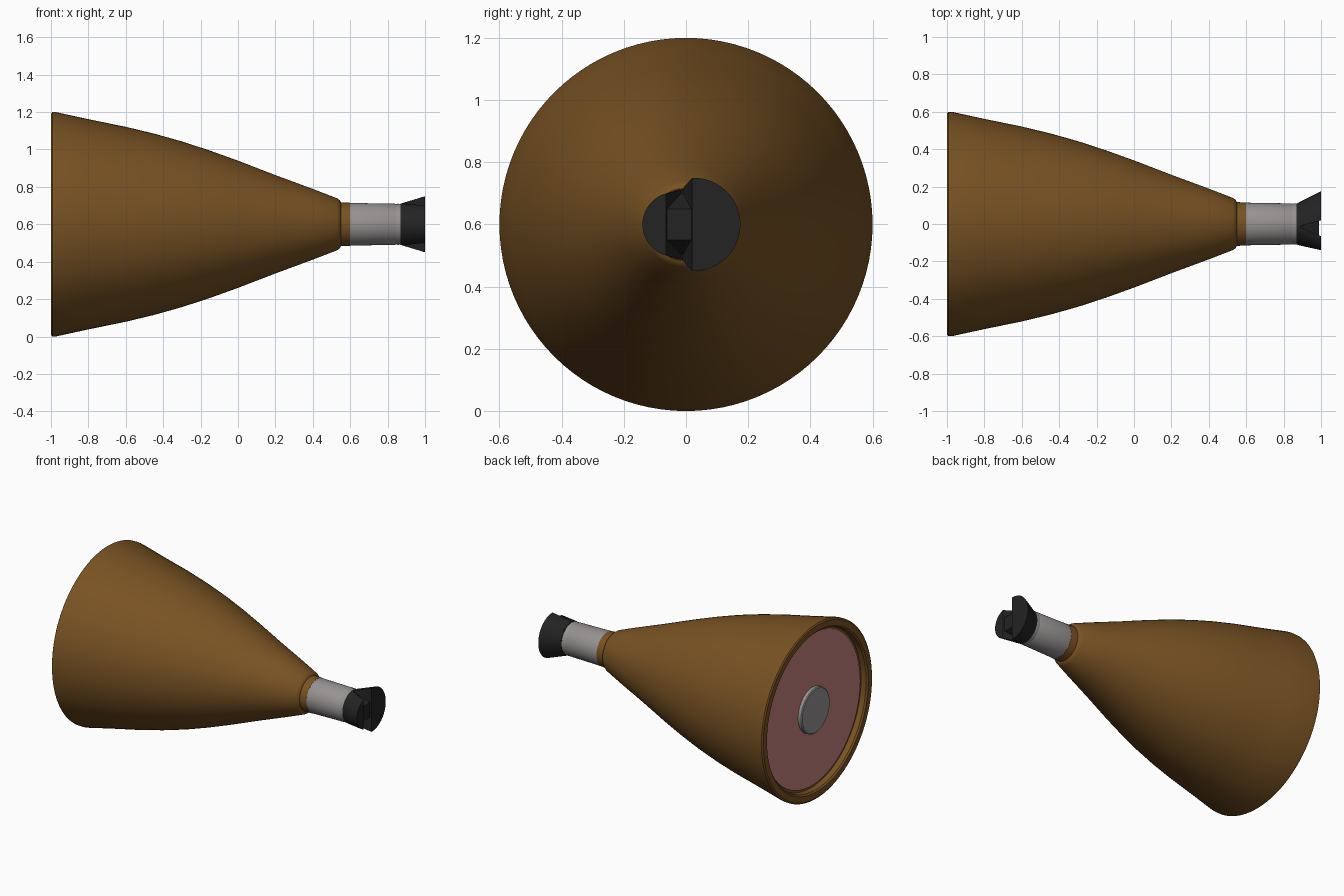
import bpy, bmesh, math

if "Cube" in bpy.data.objects:
    bpy.data.objects.remove(bpy.data.objects["Cube"])

AXIS_Z = 0.6


def material(name, rgb):
    m = bpy.data.materials.new(name)
    m.diffuse_color = (*rgb, 1)
    m.use_nodes = True
    m.node_tree.nodes["Principled BSDF"].inputs["Base Color"].default_value = m.diffuse_color
    return m


BROWN = material("brown", (0.19, 0.085, 0.017))
SILVER = material("silver grey", (0.31, 0.29, 0.29))
BLACK = material("black", (0.017, 0.017, 0.017))
PINK = material("dusty pink", (0.56, 0.225, 0.21))


def finish(name, bm, mat):
    bmesh.ops.recalc_face_normals(bm, faces=bm.faces)
    me = bpy.data.meshes.new(name)
    bm.to_mesh(me)
    bm.free()
    ob = bpy.data.objects.new(name, me)
    bpy.context.collection.objects.link(ob)
    me.materials.append(mat)
    bpy.ops.object.select_all(action='DESELECT')
    ob.select_set(True)
    bpy.context.view_layer.objects.active = ob
    bpy.ops.object.shade_smooth_by_angle(angle=math.radians(30))
    return ob


def turned(name, profile, mat, n=96):
    """Closed solid revolved about the x axis from (x, radius) points."""
    bm = bmesh.new()
    rings = []
    for x, r in profile:
        rings.append([bm.verts.new((x, r * math.cos(2 * math.pi * i / n),
                                    AXIS_Z + r * math.sin(2 * math.pi * i / n)))
                      for i in range(n)])
    for a, b in zip(rings, rings[1:]):
        for i in range(n):
            j = (i + 1) % n
            bm.faces.new((a[i], a[j], b[j], b[i]))
    bm.faces.new(rings[0])
    bm.faces.new(rings[-1])
    return finish(name, bm, mat)


def loft(name, sections, mat):
    """Join (x, [(y, z)...]) sections with equal point counts."""
    bm = bmesh.new()
    rings = [[bm.verts.new((x, y, AXIS_Z + z)) for y, z in pts] for x, pts in sections]
    n = len(rings[0])
    for a, b in zip(rings, rings[1:]):
        for i in range(n):
            j = (i + 1) % n
            bm.faces.new((a[i], a[j], b[j], b[i]))
    bm.faces.new(rings[0])
    bm.faces.new(rings[-1])
    return finish(name, bm, mat)


def segment(centre, r, cut, side, n=32):
    """Part of a circle beyond y = cut, on the +y (1) or -y (-1) side."""
    half = math.acos(max(-1, min(1, side * (cut - centre) / r)))
    return [(centre + side * r * math.cos(t), r * math.sin(t))
            for t in (half * (2 * i / n - 1) for i in range(n + 1))]


# Bell body with a recessed wide end
turned("bell_body", [
    (-0.955, 0.535), (-0.99, 0.54), (-1.0, 0.55), (-1.0, 0.59), (-0.993, 0.6),
    (-0.975, 0.6), (-0.8, 0.562), (-0.6, 0.521), (-0.45, 0.485), (-0.3, 0.443),
    (-0.15, 0.394), (0, 0.34), (0.2, 0.263), (0.4, 0.189), (0.53, 0.139),
    (0.545, 0.128), (0.55, 0.117), (0.6, 0.115)], BROWN)

# Pink end plate and its central boss
turned("end_plate", [(-0.95, 0.52), (-0.96, 0.52)], PINK)
turned("centre_boss", [(-0.955, 0.155), (-0.982, 0.155), (-0.987, 0.148)], SILVER)

# Metal sleeve and end ring
turned("sleeve", [(0.59, 0.113), (0.60, 0.114), (0.84, 0.110), (0.85, 0.106)], SILVER)
turned("sleeve_ring", [(0.84, 0.107), (0.855, 0.11), (0.88, 0.107)], SILVER)

# Flared mouthpiece: small and large lobes split by a groove
turned("mouthpiece_base", [(0.87, 0.11), (0.89, 0.113)], BLACK)
loft("small_lobe", [(0.875, segment(0, 0.112, -0.01, -1)),
                    (1.0, segment(-0.036, 0.104, -0.065, -1))], BLACK)
loft("large_lobe", [(0.875, segment(0, 0.112, -0.015, 1)),
                    (1.0, segment(0.025, 0.15, 0.02, 1))], BLACK)
# Pinched web along the groove
loft("groove_web", [(0.875, [(-0.05, -0.1), (0.02, -0.11), (0.02, 0.11), (-0.05, 0.1)]),
                    (0.99, [(-0.068, -0.05), (0.025, -0.05), (0.025, 0.05), (-0.068, 0.05)])], BLACK)
